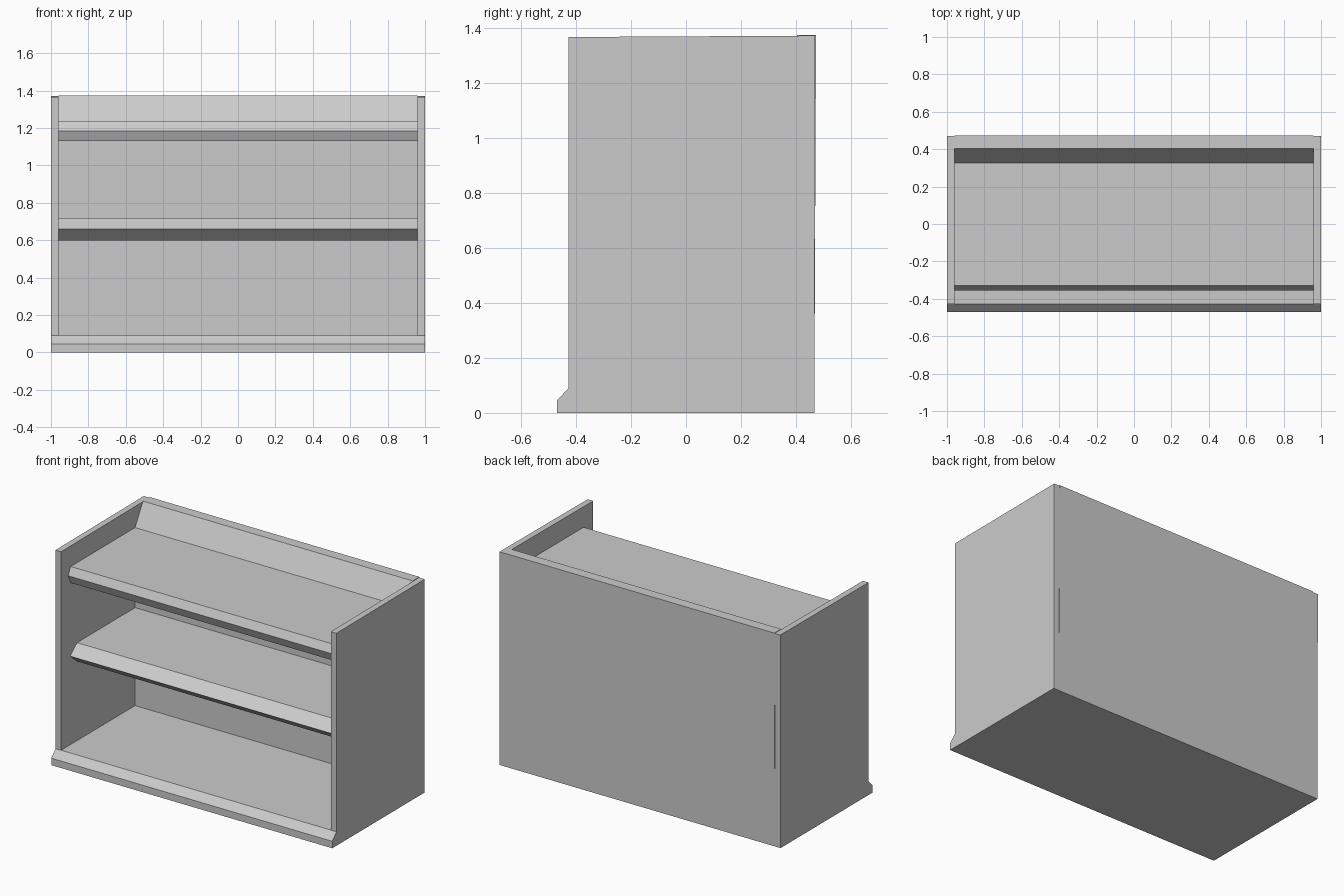
import bpy, bmesh

if "Cube" in bpy.data.objects:
    bpy.data.objects.remove(bpy.data.objects["Cube"])

INNER = 0.96   # inner half width between the side panels
OUTER = 1.0


def extrude_x(name, profile, x0, x1):
    """Solid made by sweeping a (y, z) profile from x0 to x1."""
    bm = bmesh.new()
    face = bm.faces.new([bm.verts.new((x0, y, z)) for y, z in profile])
    swept = bmesh.ops.extrude_face_region(bm, geom=[face])["geom"]
    verts = [g for g in swept if isinstance(g, bmesh.types.BMVert)]
    bmesh.ops.translate(bm, vec=(x1 - x0, 0, 0), verts=verts)
    bmesh.ops.recalc_face_normals(bm, faces=bm.faces)
    mesh = bpy.data.meshes.new(name)
    bm.to_mesh(mesh)
    bm.free()
    obj = bpy.data.objects.new(name, mesh)
    bpy.context.collection.objects.link(obj)
    return obj


def shelf(name, bottom, tip_z, top, tip_y, edge_y):
    """Shelf with a pointed front edge, reaching back to the back panel."""
    extrude_x(name, [(0.325, bottom), (edge_y, bottom), (tip_y, tip_z),
                     (edge_y, top), (0.325, top)], -INNER, INNER)


# Full-width base with chamfered front lip
extrude_x("base", [(-0.47, 0), (0.467, 0), (0.467, 0.09),
                   (-0.427, 0.09), (-0.47, 0.045)], -OUTER, OUTER)

# Side panels
side_profile = [(-0.428, 0.09), (0.467, 0.09), (0.47, 1.372), (-0.428, 1.367)]
extrude_x("side_panel_left", side_profile, -OUTER, -INNER)
extrude_x("side_panel_right", side_profile, INNER, OUTER)

# Thick back panel, sloping back above the top shelf
extrude_x("back_panel", [(0.325, 0.09), (0.467, 0.09), (0.473, 1.375),
                         (0.405, 1.375), (0.325, 1.235)], -INNER, INNER)

# Shelves
shelf("middle_shelf", 0.60, 0.66, 0.72, -0.335, -0.265)
shelf("top_shelf", 1.13, 1.185, 1.235, -0.355, -0.33)
